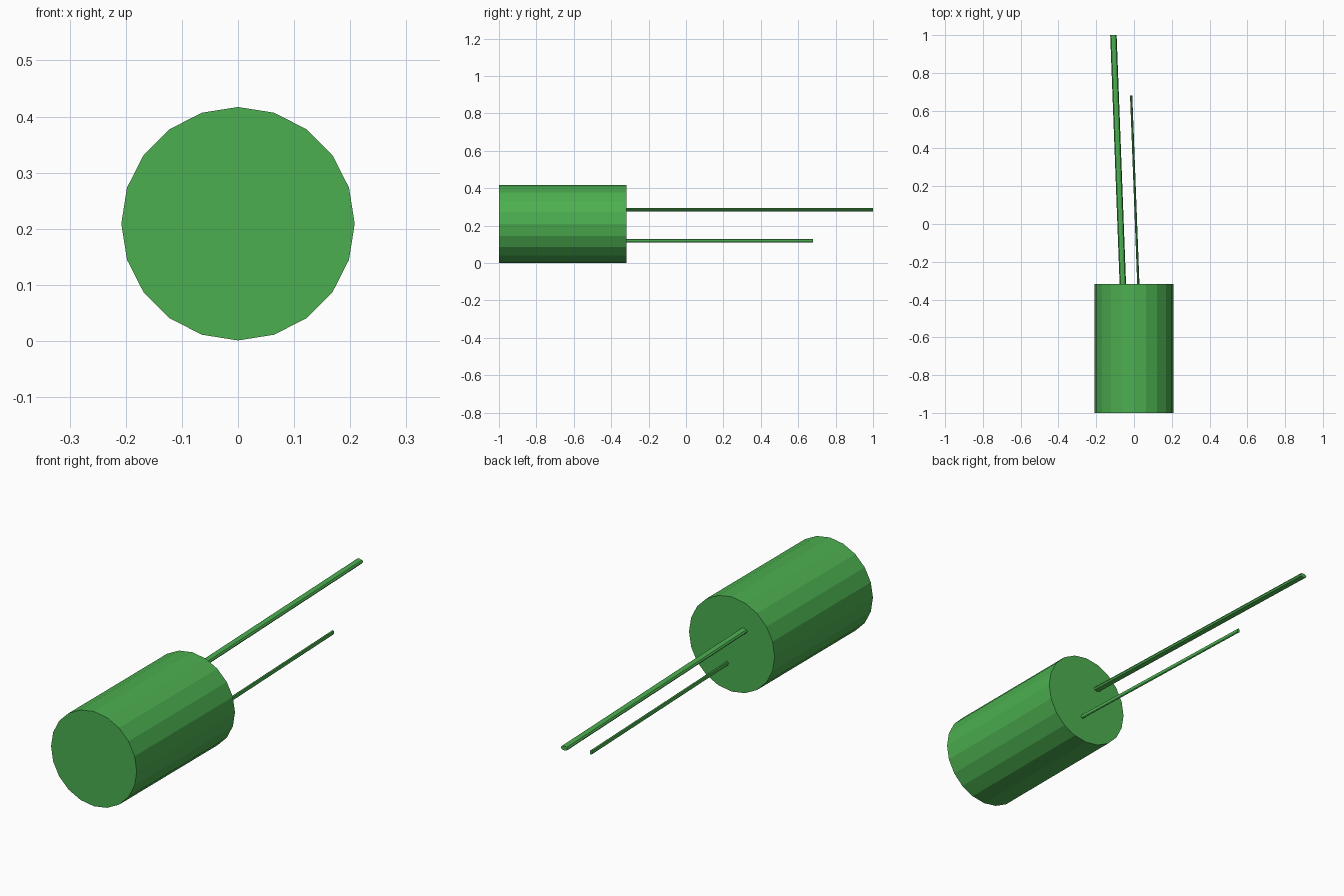
import bpy, bmesh, math

if "Cube" in bpy.data.objects:
    bpy.data.objects.remove(bpy.data.objects["Cube"])

green = bpy.data.materials.new("green")
green.diffuse_color = (0.072, 0.429, 0.08, 1.0)
green.use_nodes = True
green.node_tree.nodes["Principled BSDF"].inputs["Base Color"].default_value = green.diffuse_color


def tube(name, start, end, rx, rz, sides):
    """Flat-shaded elliptical prism along y with ends square to y."""
    bm = bmesh.new()
    rings = []
    for cx, cy, cz in (start, end):
        rings.append([bm.verts.new((cx + rx * math.cos(2 * math.pi * i / sides), cy,
                                    cz + rz * math.sin(2 * math.pi * i / sides)))
                      for i in range(sides)])
    a, b = rings
    for i in range(sides):
        j = (i + 1) % sides
        bm.faces.new((a[i], a[j], b[j], b[i]))
    bm.faces.new(a)
    bm.faces.new(b)
    bmesh.ops.recalc_face_normals(bm, faces=bm.faces)
    mesh = bpy.data.meshes.new(name)
    bm.to_mesh(mesh)
    bm.free()
    mesh.materials.append(green)
    obj = bpy.data.objects.new(name, mesh)
    bpy.context.collection.objects.link(obj)
    return obj


# Round can
tube("can_body", (0, -1.0, 0.209), (0, -0.318, 0.209), 0.208, 0.208, 20)

# Two slightly slanted wire leads, one longer than the other
tube("long_lead", (-0.059, -0.32, 0.285), (-0.109, 1.0, 0.285), 0.017, 0.010, 8)
tube("short_lead", (0.023, -0.32, 0.119), (-0.015, 0.68, 0.119), 0.006, 0.010, 8)
